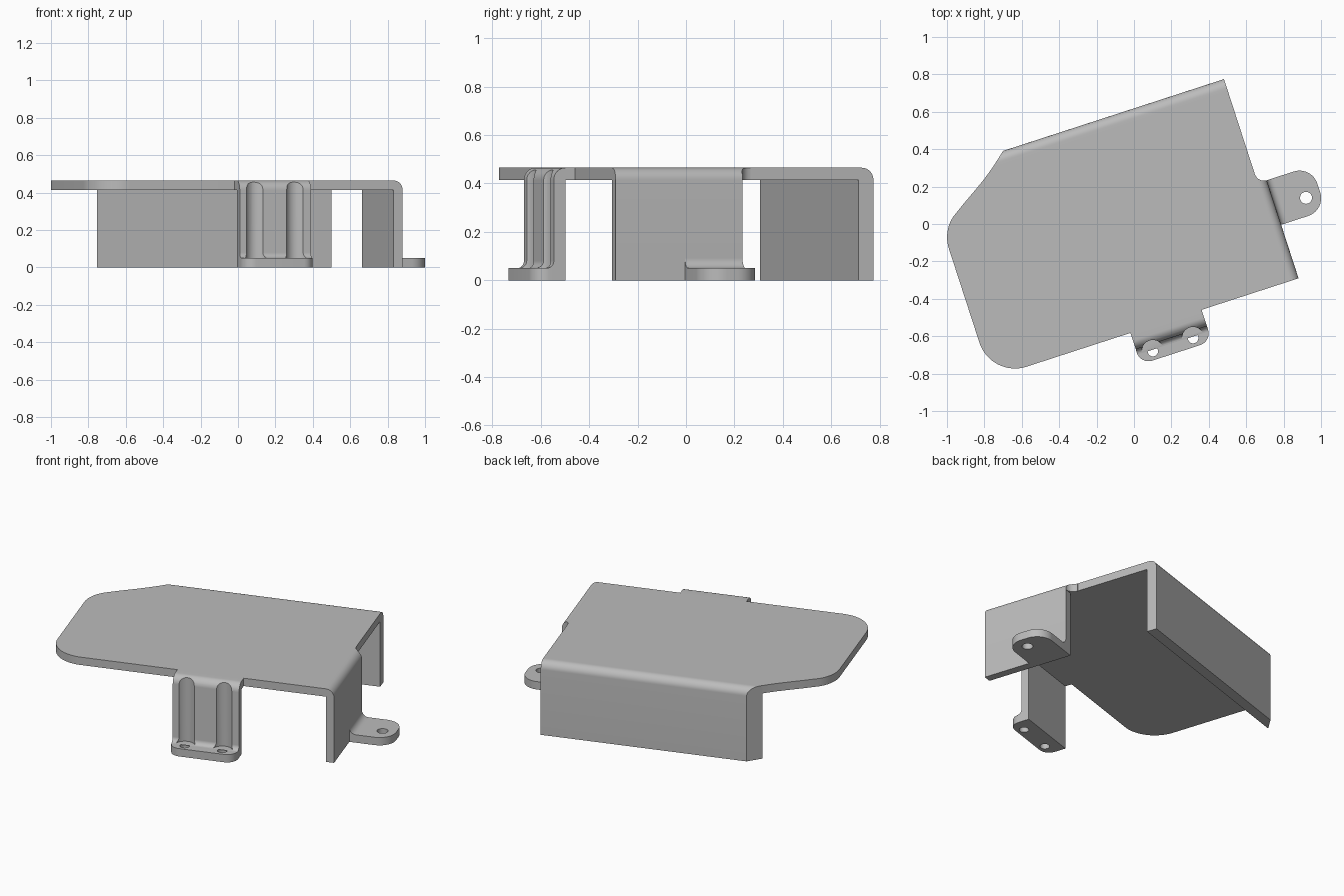
import bpy, bmesh
from math import radians, cos, sin
from mathutils import Vector

if "Cube" in bpy.data.objects:
    bpy.data.objects.remove(bpy.data.objects["Cube"], do_unlink=True)

TURN = radians(18)        # the whole bracket is turned on its base
TOP, UNDER = 0.465, 0.415  # plate faces
BEND = 0.05

metal = bpy.data.materials.new("grey metal")
metal.use_nodes = True
metal.diffuse_color = (0.5, 0.5, 0.5, 1)
metal.node_tree.nodes["Principled BSDF"].inputs["Base Color"].default_value = (0.5, 0.5, 0.5, 1)


def arc(cx, cy, r, a0, a1, n=10):
    angles = [radians(a0 + (a1 - a0) * i / n) for i in range(n + 1)]
    return [(cx + r * cos(a), cy + r * sin(a)) for a in angles]


def sweep(name, profile, place, t0, t1):
    """Solid between two copies of a profile; place(p, q, t) gives the point."""
    bm = bmesh.new()
    ends = [[bm.verts.new(Vector(place(p, q, t))) for p, q in profile] for t in (t0, t1)]
    for ring in ends:
        bm.faces.new(ring)
    n = len(profile)
    for i in range(n):
        j = (i + 1) % n
        bm.faces.new((ends[0][i], ends[0][j], ends[1][j], ends[1][i]))
    bmesh.ops.recalc_face_normals(bm, faces=bm.faces)
    mesh = bpy.data.meshes.new(name)
    bm.to_mesh(mesh)
    bm.free()
    mesh.materials.append(metal)
    obj = bpy.data.objects.new(name, mesh)
    obj.rotation_euler.z = TURN
    bpy.context.collection.objects.link(obj)
    return obj


def flat(p, q, t):
    return (p, q, t)


def sideways(p, q, t):
    return (p, t, q)


def frontward(p, q, t):
    return (t, -p, q)


def back_cut(p, q, t):
    # the right-hand end follows the slanted plate outline
    return (0.697 if t else -0.545 - 1.2 * (0.588 - p), p, q)


def select(obj):
    bpy.ops.object.select_all(action='DESELECT')
    obj.select_set(True)
    bpy.context.view_layer.objects.active = obj


def drill(obj, x, y, r, z0, z1):
    cutter = sweep("cutter", arc(x, y, r, 0, 348.75, 31), flat, z0, z1)
    cutter.hide_render = True
    mod = obj.modifiers.new("drill", 'BOOLEAN')
    mod.operation, mod.solver, mod.object = 'DIFFERENCE', 'EXACT', cutter
    bpy.context.view_layer.update()
    select(obj)
    bpy.ops.object.modifier_apply(modifier=mod.name)
    bpy.data.objects.remove(cutter, do_unlink=True)


# Top plate with rounded right-hand corners
outline = [(0.697, -0.548), (0.697, 0.524), (-0.622, 0.524), (-0.686, 0.477),
           (-0.753, 0.434), (-0.832, 0.385)]
outline += arc(-0.782, 0.18, 0.2, 129, 180) + arc(-0.782, -0.348, 0.2, 180, 270, 16)
plate = sweep("top_plate", outline, flat, UNDER, TOP)

# Back flange folded down from the plate
back = sweep("back_flange", [(0.524, 0), (0.588, 0)] + arc(0.538, UNDER, BEND, 0, 90)
             + [(0.524, TOP)], back_cut, 0, 1)

# Left flange and the curved relief beside its bend
bend = arc(0.697, UNDER, BEND, 0, 90)
side = sweep("left_flange", [(0.697, 0), (0.747, 0)] + bend, sideways, -0.548, 0.003)
relief = sweep("bend_relief", [(0.697, UNDER)] + bend, sideways, 0.003, 0.053)
drill(relief, 0.747, 0.053, 0.0495, 0.3, 0.6)

# Left mounting tab with its fillet
side_tab = sweep("left_tab", [(0.747, -0.247)] + arc(0.899, -0.147, 0.1, -90, 0)
                 + arc(0.899, -0.097, 0.1, 0, 90) + [(0.747, 0.003)], flat, 0, 0.05)
drill(side_tab, 0.918, -0.151, 0.032, -0.1, 0.2)
side_fillet = sweep("left_tab_fillet", [(0.747, 0.05)] + arc(0.787, 0.09, 0.04, 270, 180),
                    sideways, -0.247, 0.003)

# Front leg: folded wall with a fillet at its foot
wall = [(0.548, UNDER), (0.59, UNDER), (0.59, 0), (0.64, 0), (0.64, 0.05)]
wall += arc(0.67, 0.08, 0.03, 270, 180) + arc(0.59, UNDER, BEND, 0, 90) + [(0.548, TOP)]
leg = sweep("front_leg", wall, frontward, -0.198, 0.202)

# Front mounting tab
foot = sweep("front_tab", [(-0.198, -0.64)] + arc(-0.133, -0.66, 0.065, 180, 270)
             + arc(0.137, -0.66, 0.065, 270, 360) + [(0.202, -0.64)], flat, 0, 0.05)

# Screw holes in the tab and clearance grooves in the leg
for x in (-0.114, 0.112):
    drill(foot, x, -0.678, 0.028, -0.1, 0.2)
    drill(leg, x, -0.678, 0.06, 0.051, 0.6)

for part in (plate, back, side, relief, side_tab, side_fillet, leg, foot):
    select(part)
    bpy.ops.object.shade_smooth_by_angle(angle=radians(30))
